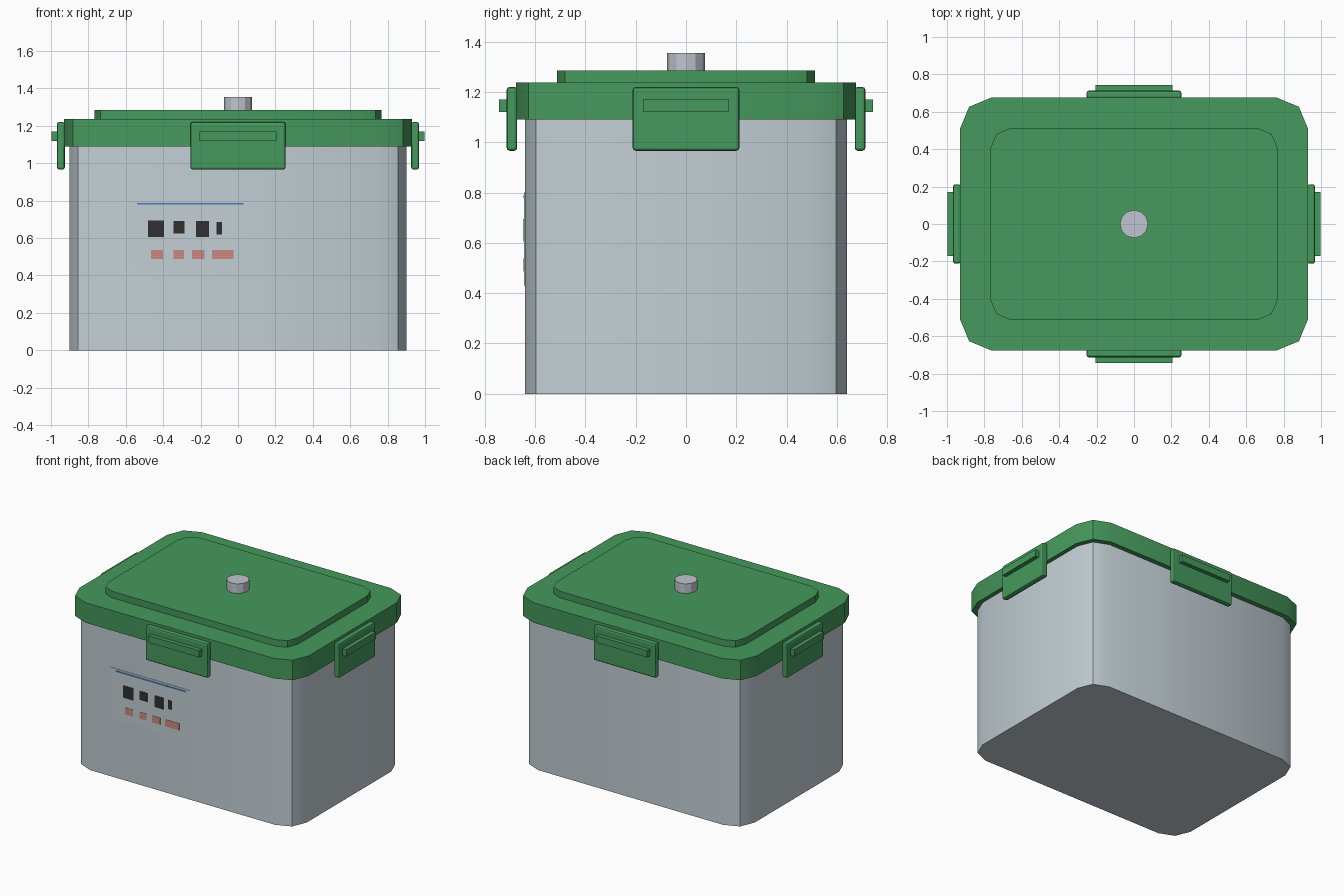
import bpy, bmesh, math
from mathutils import Matrix

if "Cube" in bpy.data.objects:
    bpy.data.objects.remove(bpy.data.objects["Cube"])


def material(name, rgb):
    m = bpy.data.materials.new(name)
    m.diffuse_color = (*rgb, 1)
    m.use_nodes = True
    m.node_tree.nodes["Principled BSDF"].inputs["Base Color"].default_value = m.diffuse_color
    return m


GREY = material("pale grey plastic", (0.54, 0.62, 0.66))
GREEN = material("green plastic", (0.06, 0.32, 0.107))
KNOB = material("knob grey", (0.53, 0.56, 0.62))
DARK = material("charcoal print", (0.03, 0.03, 0.03))
PINK = material("salmon print", (0.6, 0.25, 0.22))
BLUE = material("blue print", (0.07, 0.2, 0.49))


def finish(name, bm, mat, smooth=False):
    bmesh.ops.recalc_face_normals(bm, faces=bm.faces)
    me = bpy.data.meshes.new(name)
    bm.to_mesh(me)
    bm.free()
    me.materials.append(mat)
    ob = bpy.data.objects.new(name, me)
    bpy.context.collection.objects.link(ob)
    if smooth:
        bpy.ops.object.select_all(action='DESELECT')
        ob.select_set(True)
        bpy.context.view_layer.objects.active = ob
        bpy.ops.object.shade_smooth_by_angle(angle=math.radians(30))
    return ob


def rounded_block(name, hx, hy, r, z0, z1, mat):
    """Extruded rectangle with two-segment rounded corners."""
    bm = bmesh.new()
    verts = []
    for sx, sy, start in ((1, 1, 0), (-1, 1, 90), (-1, -1, 180), (1, -1, 270)):
        for k in range(3):
            a = math.radians(start + 45 * k)
            verts.append(bm.verts.new((sx * (hx - r) + r * math.cos(a),
                                       sy * (hy - r) + r * math.sin(a), z0)))
    base = bm.faces.new(verts)
    top = bmesh.ops.extrude_face_region(bm, geom=[base], use_keep_orig=True)
    moved = [g for g in top["geom"] if isinstance(g, bmesh.types.BMVert)]
    bmesh.ops.translate(bm, verts=moved, vec=(0, 0, z1 - z0))
    return finish(name, bm, mat, True)


def box(name, lo, hi, mat, angle=0, bevel=0):
    """Box between two corners, turned about the vertical axis."""
    bm = bmesh.new()
    bmesh.ops.create_cube(bm, size=1)
    bmesh.ops.scale(bm, vec=[h - l for l, h in zip(lo, hi)], verts=bm.verts)
    bmesh.ops.translate(bm, vec=[(h + l) / 2 for l, h in zip(lo, hi)], verts=bm.verts)
    if bevel:
        bmesh.ops.bevel(bm, geom=bm.edges[:], offset=bevel, segments=2,
                        profile=0.5, affect='EDGES')
    bmesh.ops.rotate(bm, verts=bm.verts, cent=(0, 0, 0),
                     matrix=Matrix.Rotation(math.radians(angle), 3, 'Z'))
    return finish(name, bm, mat)


# tub and stepped lid
rounded_block("tub", 0.9, 0.64, 0.15, 0, 1.095, GREY)
rounded_block("lid_rim", 0.93, 0.675, 0.165, 1.09, 1.237, GREEN)
rounded_block("lid_panel", 0.767, 0.512, 0.105, 1.23, 1.285, GREEN)

# valve knob
bm = bmesh.new()
bmesh.ops.create_cone(bm, cap_ends=True, segments=12, radius1=0.075, radius2=0.075,
                      depth=0.08, matrix=Matrix.Translation((0, 0, 1.315)))
finish("valve_knob", bm, KNOB)

# four latches, each a bevelled flap with a raised grip
for side, angle, dist, half, grip in (("front", 0, 0.675, 0.254, 0.206),
                                      ("right", 90, 0.93, 0.212, 0.17),
                                      ("back", 180, 0.675, 0.254, 0.206),
                                      ("left", 270, 0.93, 0.212, 0.17)):
    box(side + "_latch", (-half, -dist - 0.038, 0.966), (half, -dist + 0.004, 1.22),
        GREEN, angle, 0.012)
    box(side + "_latch_grip", (-grip, -dist - 0.068, 1.12), (grip, -dist - 0.03, 1.17),
        GREEN, angle)

# label plate with plain colour patches
box("label_plate", (-0.58, -0.643, 0.43), (0.06, -0.638, 0.8), GREY)
for i, (x0, x1, z0, z1) in enumerate(((-0.48, -0.395, 0.605, 0.695), (-0.345, -0.285, 0.625, 0.69),
                                      (-0.225, -0.155, 0.605, 0.69), (-0.115, -0.085, 0.62, 0.685))):
    box(f"dark_patch_{i}", (x0, -0.645, z0), (x1, -0.64, z1), DARK)
for i, (x0, x1) in enumerate(((-0.465, -0.4), (-0.345, -0.29), (-0.245, -0.18), (-0.14, -0.025))):
    box(f"salmon_patch_{i}", (x0, -0.645, 0.487), (x1, -0.64, 0.537), PINK)
box("blue_stripe", (-0.54, -0.645, 0.778), (0.03, -0.64, 0.788), BLUE)
